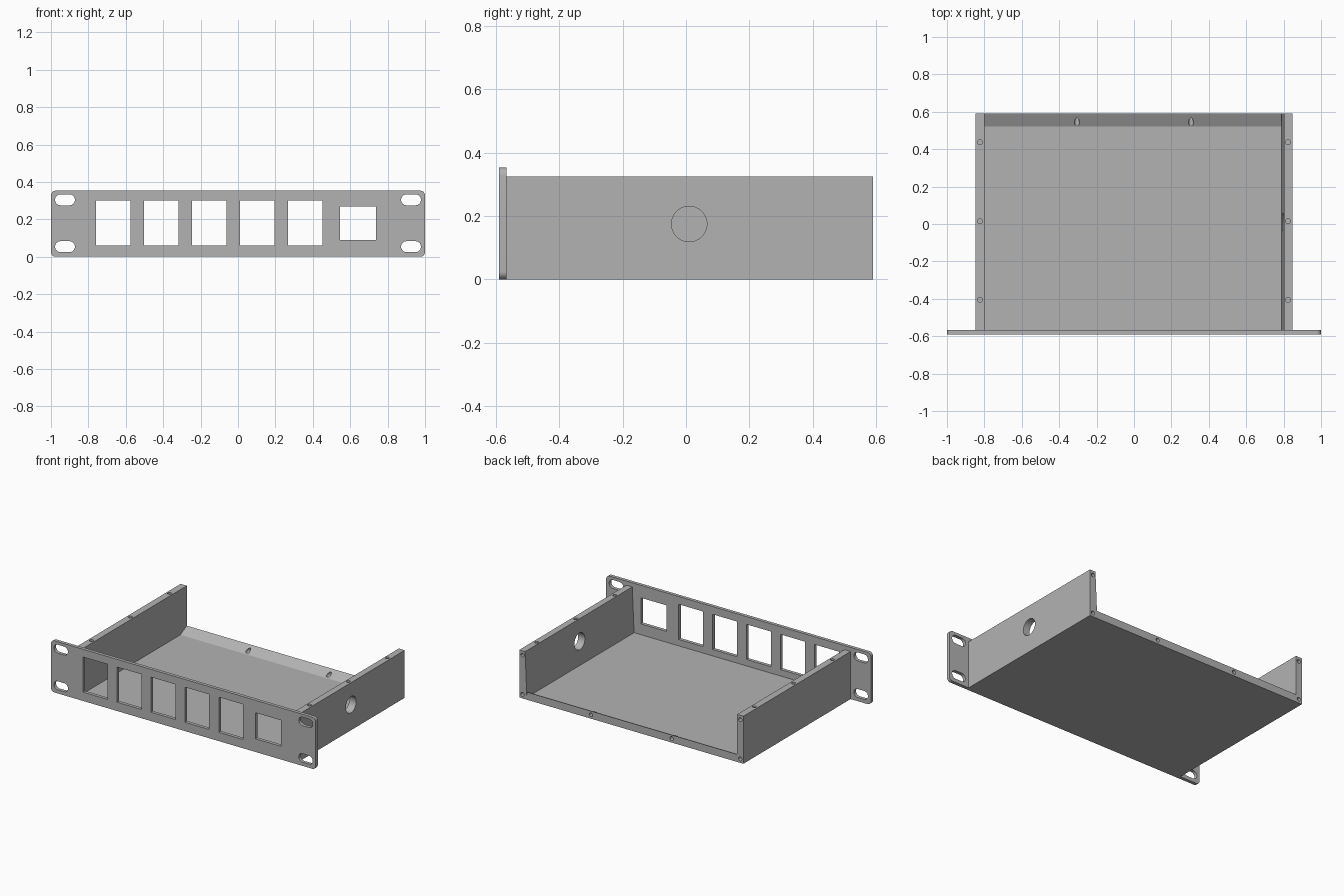
import bpy, bmesh, math
from mathutils import Vector

cube = bpy.data.objects.get("Cube")
if cube:
    bpy.data.objects.remove(cube, do_unlink=True)

GREY = (0.45, 0.45, 0.45, 1)
metal = bpy.data.materials.new("grey_metal")
metal.diffuse_color = GREY
metal.use_nodes = True
metal.node_tree.nodes["Principled BSDF"].inputs["Base Color"].default_value = GREY


def prism(name, outline, axis, start, end):
    """Extrude a 2D outline along an axis; outline is in the other two axes."""
    bm = bmesh.new()
    verts = []
    for a, b in outline:
        co = [a, b]
        co.insert("xyz".index(axis), start)
        verts.append(bm.verts.new(co))
    face = bm.faces.new(verts)
    new = bmesh.ops.extrude_face_region(bm, geom=[face])["geom"]
    step = [0, 0, 0]
    step["xyz".index(axis)] = end - start
    bmesh.ops.translate(bm, vec=Vector(step), verts=[v for v in new if isinstance(v, bmesh.types.BMVert)])
    bmesh.ops.recalc_face_normals(bm, faces=bm.faces)
    mesh = bpy.data.meshes.new(name)
    bm.to_mesh(mesh)
    bm.free()
    mesh.materials.append(metal)
    obj = bpy.data.objects.new(name, mesh)
    bpy.context.collection.objects.link(obj)
    return obj


def rounded(x0, x1, z0, z1, r, steps=8):
    points = []
    corners = [(x1 - r, z1 - r), (x0 + r, z1 - r), (x0 + r, z0 + r), (x1 - r, z0 + r)]
    for i, (cx, cz) in enumerate(corners):
        for k in range(steps + 1):
            t = (i + k / steps) * math.pi / 2
            points.append((cx + r * math.cos(t), cz + r * math.sin(t)))
    return points


def rect(x0, x1, z0, z1):
    return [(x0, z0), (x1, z0), (x1, z1), (x0, z1)]


def circle(a, b, r, n=24):
    return [(a + r * math.cos(2 * math.pi * k / n), b + r * math.sin(2 * math.pi * k / n)) for k in range(n)]


def cut(obj, outline, axis, start, end):
    cutter = prism("cutter", outline, axis, start, end)
    cutter.hide_render = True
    mod = obj.modifiers.new("cut", "BOOLEAN")
    mod.operation, mod.solver, mod.object = "DIFFERENCE", "EXACT", cutter
    bpy.context.view_layer.objects.active = obj
    bpy.ops.object.modifier_apply(modifier=mod.name)
    bpy.data.objects.remove(cutter, do_unlink=True)


FRONT, PANEL_BACK, BACK = -0.59, -0.567, 0.59
WALL_X, WALL_TOP, SCREW_X, SCREW_R = 0.847, 0.325, 0.823, 0.013

# Front panel with rounded corners
panel = prism("front_panel", rounded(-1, 1, 0, 0.353, 0.025), "y", FRONT, PANEL_BACK)
through = ("y", FRONT - 0.1, PANEL_BACK + 0.1)
for i in range(5):
    x = -0.666 + 0.2565 * i
    cut(panel, rect(x - 0.092, x + 0.092, 0.06, 0.30), *through)
cut(panel, rect(0.545, 0.738, 0.09, 0.268), *through)

# Mounting slots at the four corners
for x in (-0.925, 0.925):
    for z in (0.054, 0.304):
        cut(panel, rounded(x - 0.053, x + 0.053, z - 0.029, z + 0.029, 0.0285), *through)

# Floor rising to a lip at the back
floor = prism("floor", [(PANEL_BACK, 0), (BACK, 0), (BACK, 0.052), (0.52, 0.016), (PANEL_BACK, 0.016)],
              "x", -0.8, 0.789)
for x in (-0.305, 0.305):
    cut(floor, circle(x, 0.027, SCREW_R), "y", 0.53, BACK + 0.1)

# Side walls, the right one slightly thicker at its foot
walls = []
for name, side, foot, top in (("wall_without_hole", -1, 0.8, 0.8), ("wall_with_hole", 1, 0.789, 0.803)):
    wall = prism(name, [(side * foot, 0), (side * WALL_X, 0), (side * WALL_X, WALL_TOP), (side * top, WALL_TOP)],
                 "y", PANEL_BACK, BACK)
    for y in (-0.405, 0.015, 0.437):
        cut(wall, circle(side * SCREW_X, y, SCREW_R), "z", WALL_TOP - 0.06, WALL_TOP + 0.1)
    for z in (0.027, 0.295):
        cut(wall, circle(side * SCREW_X, z, SCREW_R), "y", BACK - 0.06, BACK + 0.1)
    walls.append(wall)

# Cable hole through one wall
cut(walls[1], circle(0.01, 0.175, 0.056, 48), "x", 0.7, 0.95)

# Smooth the round edges and keep the rest sharp
bpy.ops.object.select_all(action="DESELECT")
for obj in [panel, floor] + walls:
    obj.select_set(True)
bpy.context.view_layer.objects.active = panel
bpy.ops.object.shade_smooth_by_angle(angle=math.radians(25))
